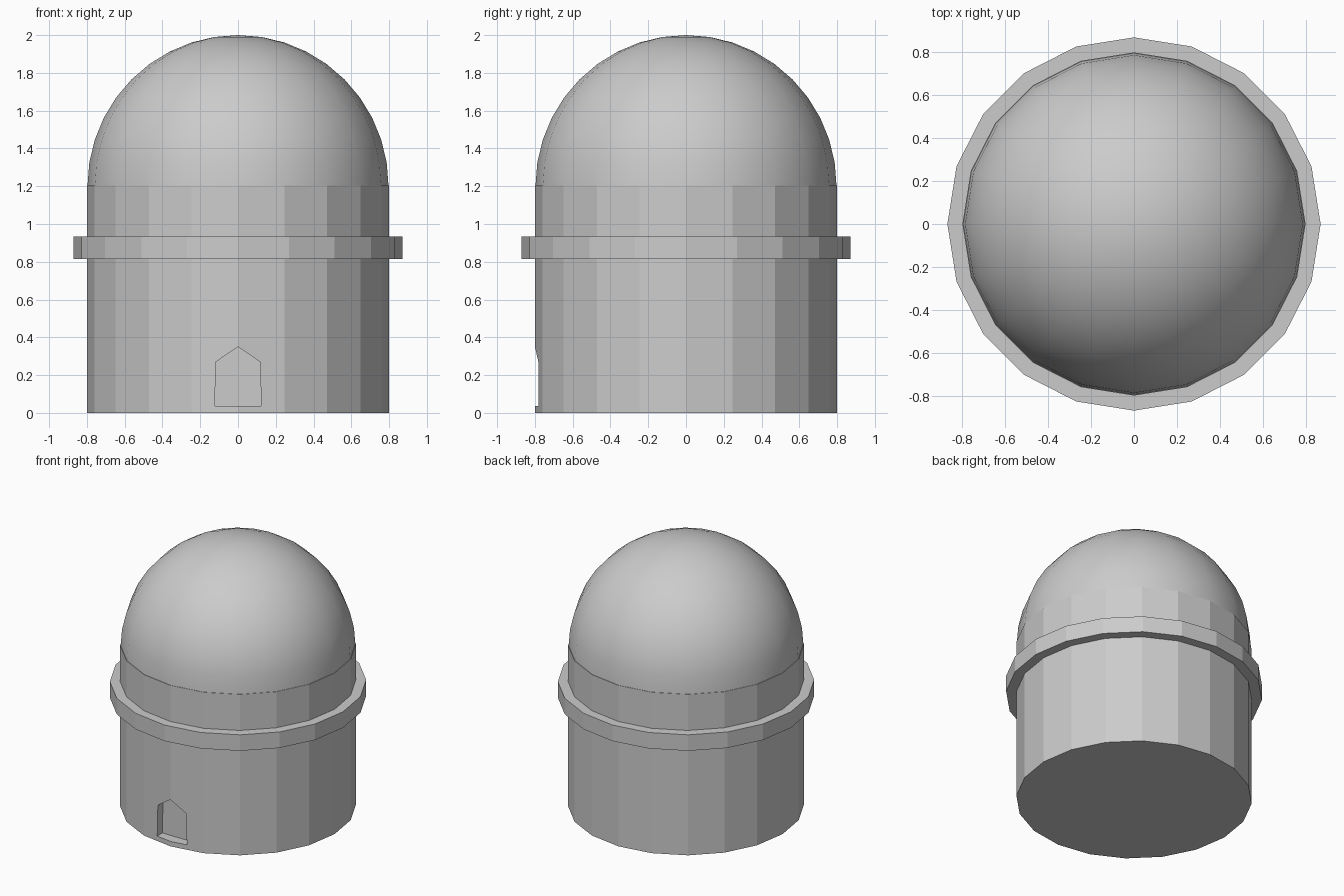
import bpy, bmesh
from math import pi, sin, cos

SIDES = 20

cube = bpy.data.objects.get("Cube")
if cube:
    bpy.data.objects.remove(cube, do_unlink=True)

# One plain grey for the whole building
grey = bpy.data.materials.new("grey plaster")
grey.use_nodes = True
colour = (0.6, 0.6, 0.6, 1)
grey.diffuse_color = colour
grey.node_tree.nodes["Principled BSDF"].inputs["Base Color"].default_value = colour


def finish(name, bm):
    bmesh.ops.recalc_face_normals(bm, faces=bm.faces)
    mesh = bpy.data.meshes.new(name)
    bm.to_mesh(mesh)
    bm.free()
    mesh.materials.append(grey)
    obj = bpy.data.objects.new(name, mesh)
    bpy.context.collection.objects.link(obj)
    return obj


def lathe(name, profile, closed=False):
    """Spin (radius, z) points around the z axis; open ends get caps."""
    bm = bmesh.new()
    rings = [[bm.verts.new((r * cos(2 * pi * i / SIDES), r * sin(2 * pi * i / SIDES), z))
              for i in range(SIDES)] for r, z in profile]
    pairs = list(zip(rings, rings[1:]))
    if closed:
        pairs.append((rings[-1], rings[0]))
    else:
        bm.faces.new(rings[0])
        bm.faces.new(rings[-1])
    for low, high in pairs:
        for i in range(SIDES):
            j = (i + 1) % SIDES
            bm.faces.new((low[i], low[j], high[j], high[i]))
    return finish(name, bm)


# Round wall
wall = lathe("wall", [(0.8, 0), (0.8, 1.205)])

# Projecting band around the wall
lathe("band", [(0.79, 0.815), (0.87, 0.815), (0.87, 0.935), (0.79, 0.935)], closed=True)

# Smooth dome, with a tiny cap ring closing into a pole
steps = 10
dome = lathe("dome", [(0.797 * cos(pi / 2 * k / steps), 1.2 + 0.8 * sin(pi / 2 * k / steps))
                      for k in range(steps + 1)])
bm = bmesh.new()
bm.from_mesh(dome.data)
bmesh.ops.remove_doubles(bm, verts=bm.verts, dist=0.001)
base = [f for f in bm.faces if len(f.verts) == SIDES]
bmesh.ops.delete(bm, geom=base, context="FACES_ONLY")
for face in bm.faces:
    face.smooth = True
bm.to_mesh(dome.data)
bm.free()

# Pointed door recess, cut into the front of the wall
bm = bmesh.new()
outline = [(-0.123, 0.037), (0.123, 0.037), (0.117, 0.27), (0, 0.35), (-0.117, 0.27)]
door = bm.faces.new([bm.verts.new((x, -0.9, z)) for x, z in outline])
side = bmesh.ops.extrude_face_region(bm, geom=[door])["geom"]
bmesh.ops.translate(bm, vec=(0, 0.18, 0),
                    verts=[v for v in side if isinstance(v, bmesh.types.BMVert)])
cutter = finish("door_cutter", bm)
cutter.hide_render = True

cut = wall.modifiers.new("door recess", "BOOLEAN")
cut.operation = "DIFFERENCE"
cut.solver = "EXACT"
cut.object = cutter
bpy.context.view_layer.objects.active = wall
bpy.ops.object.modifier_apply(modifier=cut.name)
bpy.data.objects.remove(cutter, do_unlink=True)
